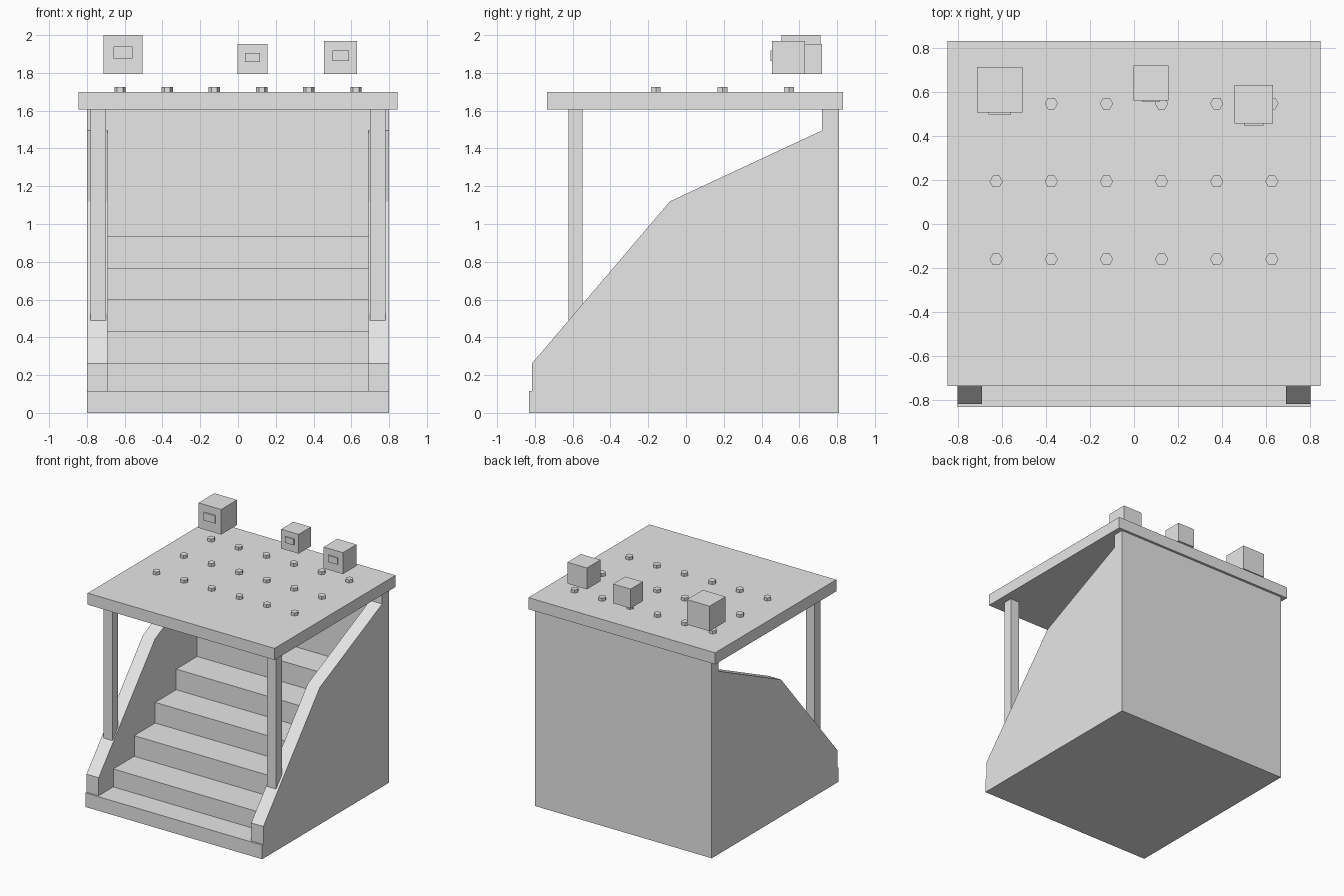
import bpy
import bmesh
import math
from mathutils import Matrix, Vector

cube = bpy.data.objects.get("Cube")
if cube:
    bpy.data.objects.remove(cube, do_unlink=True)

# Single plain grey
grey = bpy.data.materials.new("plain_grey")
grey.use_nodes = True
colour = (0.8, 0.8, 0.8, 1.0)
grey.diffuse_color = colour
grey.node_tree.nodes["Principled BSDF"].inputs["Base Color"].default_value = colour


def finish(name, bm):
    bmesh.ops.recalc_face_normals(bm, faces=bm.faces)
    mesh = bpy.data.meshes.new(name)
    bm.to_mesh(mesh)
    bm.free()
    mesh.materials.append(grey)
    obj = bpy.data.objects.new(name, mesh)
    bpy.context.collection.objects.link(obj)
    return obj


def box(name, x, y, z):
    """Box from (min, max) pairs."""
    bm = bmesh.new()
    size = [b - a for a, b in (x, y, z)]
    centre = Vector([(a + b) / 2 for a, b in (x, y, z)])
    bmesh.ops.create_cube(bm, size=1, matrix=Matrix.Translation(centre) @ Matrix.Diagonal((*size, 1)))
    return finish(name, bm)


def extrude_x(name, profile, x0, x1):
    """Side profile of (y, z) points, extruded along x."""
    bm = bmesh.new()
    face = bm.faces.new([bm.verts.new((x0, y, z)) for y, z in profile])
    out = bmesh.ops.extrude_face_region(bm, geom=[face])
    verts = [v for v in out["geom"] if isinstance(v, bmesh.types.BMVert)]
    bmesh.ops.translate(bm, verts=verts, vec=(x1 - x0, 0, 0))
    return finish(name, bm)


FRONT, BACK, BACK_INNER = -0.83, 0.81, 0.72
BASE_TOP, WALL_TOP, ROOF_TOP = 0.115, 1.605, 1.70
INNER, OUTER = 0.69, 0.80

# Stairs with base step and back wall
stairs = [(FRONT, 0), (FRONT, BASE_TOP)]
height = BASE_TOP
for i in range(5):
    y = -0.626 + 0.271 * i
    stairs.append((y, height))
    height = 0.262 + 0.1685 * i
    stairs.append((y, height))
stairs += [(BACK_INNER, height), (BACK_INNER, WALL_TOP), (BACK, WALL_TOP), (BACK, 0)]
extrude_x("stairs_and_back_wall", stairs, -INNER, INNER)

# Sloped side walls and the posts standing on them
wall = [(FRONT, 0), (FRONT, BASE_TOP), (-0.815, BASE_TOP), (-0.815, 0.262),
        (-0.085, 1.12), (BACK_INNER, 1.495), (BACK_INNER, WALL_TOP),
        (BACK, WALL_TOP), (BACK, 0)]
for side, s in (("left", 1), ("right", -1)):
    extrude_x(side + "_side_wall", wall, s * INNER, s * OUTER)
    box(side + "_post", sorted((s * 0.70, s * 0.78)), (-0.622, -0.548), (0.45, WALL_TOP))

# Roof slab
box("roof", (-0.845, 0.845), (-0.735, 0.83), (WALL_TOP, ROOF_TOP))

# Hexagonal studs in a grid on the roof
bm = bmesh.new()
for row in range(3):
    for col in range(6):
        spot = Vector((-0.625 + 0.25 * col, -0.16 + 0.353 * row, ROOF_TOP + 0.0125))
        bmesh.ops.create_cone(bm, cap_ends=True, segments=6, radius1=0.03, radius2=0.03,
                              depth=0.025,
                              matrix=Matrix.Translation(spot) @ Matrix.Rotation(math.pi / 2, 4, "Z"))
finish("roof_studs", bm)

# Floating cubes, each with a small front plate
for label, x, y, size in (("large", -0.609, 0.506, 0.205),
                          ("small", 0.077, 0.561, 0.158),
                          ("medium", 0.543, 0.456, 0.175)):
    z = 1.795
    h = size / 2
    box(label + "_cube", (x - h, x + h), (y, y + size), (z, z + size))
    mid = z + size * 0.545
    box(label + "_cube_plate", (x - h / 2, x + h / 2), (y - 0.009, y),
        (mid - size * 0.155, mid + size * 0.155))

# Point the studs' flat corners along x
studs = bpy.data.objects["roof_studs"].data
first = studs.vertices[0].co
if abs(max(v.co.x for v in studs.vertices) - 0.655) > 0.001:
    for v in studs.vertices:
        col = round((v.co.x + 0.625) / 0.25)
        row = round((v.co.y + 0.16) / 0.353)
        centre = Vector((-0.625 + 0.25 * col, -0.16 + 0.353 * row, 0))
        v.co = centre + Matrix.Rotation(math.pi / 6, 3, "Z") @ (v.co - centre)
